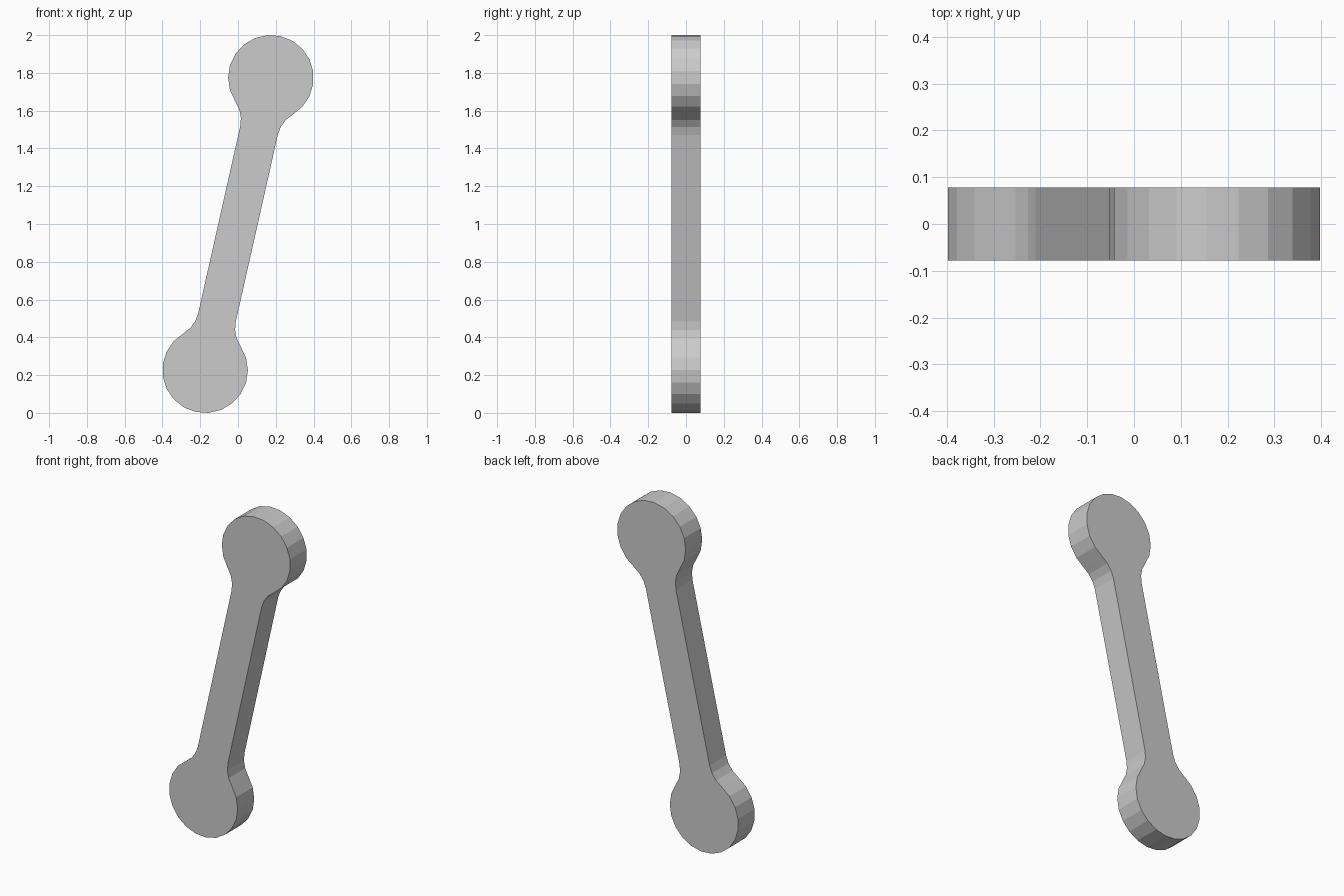
import bpy, bmesh
from math import sin, cos, sqrt, atan2, pi

if "Cube" in bpy.data.objects:
    bpy.data.objects.remove(bpy.data.objects["Cube"])

R, W, FILLET = 0.2265, 0.102, 0.165    # end disc radius, shaft half width, fillet radius
HALF_T = 0.078                         # half thickness
CX, CZ = 0.174, 0.774                  # upper disc centre relative to the middle
half_len = sqrt(CX * CX + CZ * CZ)
tilt = atan2(CX, CZ)

# Fillet tangent to both the shaft edge and the disc
d = sqrt((R + FILLET) ** 2 - (W + FILLET) ** 2)
ang = atan2(W + FILLET, d)             # tangent angle on the disc, from the shaft axis
fillet_sweep = pi / 2 - ang

# Half outline as (along, across): right fillet, disc, left fillet
right = []
for i in range(3):
    t = fillet_sweep * i / 3
    right.append((half_len - d + FILLET * sin(t), W + FILLET - FILLET * cos(t)))
disc = []
for i in range(17):
    t = ang + (2 * pi - 2 * ang) * i / 16
    disc.append((half_len - R * cos(t), R * sin(t)))
half = right + disc + [(u, -w) for u, w in reversed(right)]
# The other end is the same outline turned half way round
outline = half + [(-u, -w) for u, w in half]

# Link bar: tilted outline extruded through its thickness
bm = bmesh.new()
s, c = sin(tilt), cos(tilt)
verts = [bm.verts.new((u * s + w * c, -HALF_T, 1 + u * c - w * s)) for u, w in outline]
face = bm.faces.new(verts)
ext = bmesh.ops.extrude_face_region(bm, geom=[face], use_keep_orig=True)
moved = [g for g in ext["geom"] if isinstance(g, bmesh.types.BMVert)]
bmesh.ops.translate(bm, verts=moved, vec=(0, 2 * HALF_T, 0))
bmesh.ops.recalc_face_normals(bm, faces=bm.faces)
mesh = bpy.data.meshes.new("link_bar")
bm.to_mesh(mesh)
bm.free()
bpy.context.collection.objects.link(bpy.data.objects.new("link_bar", mesh))
